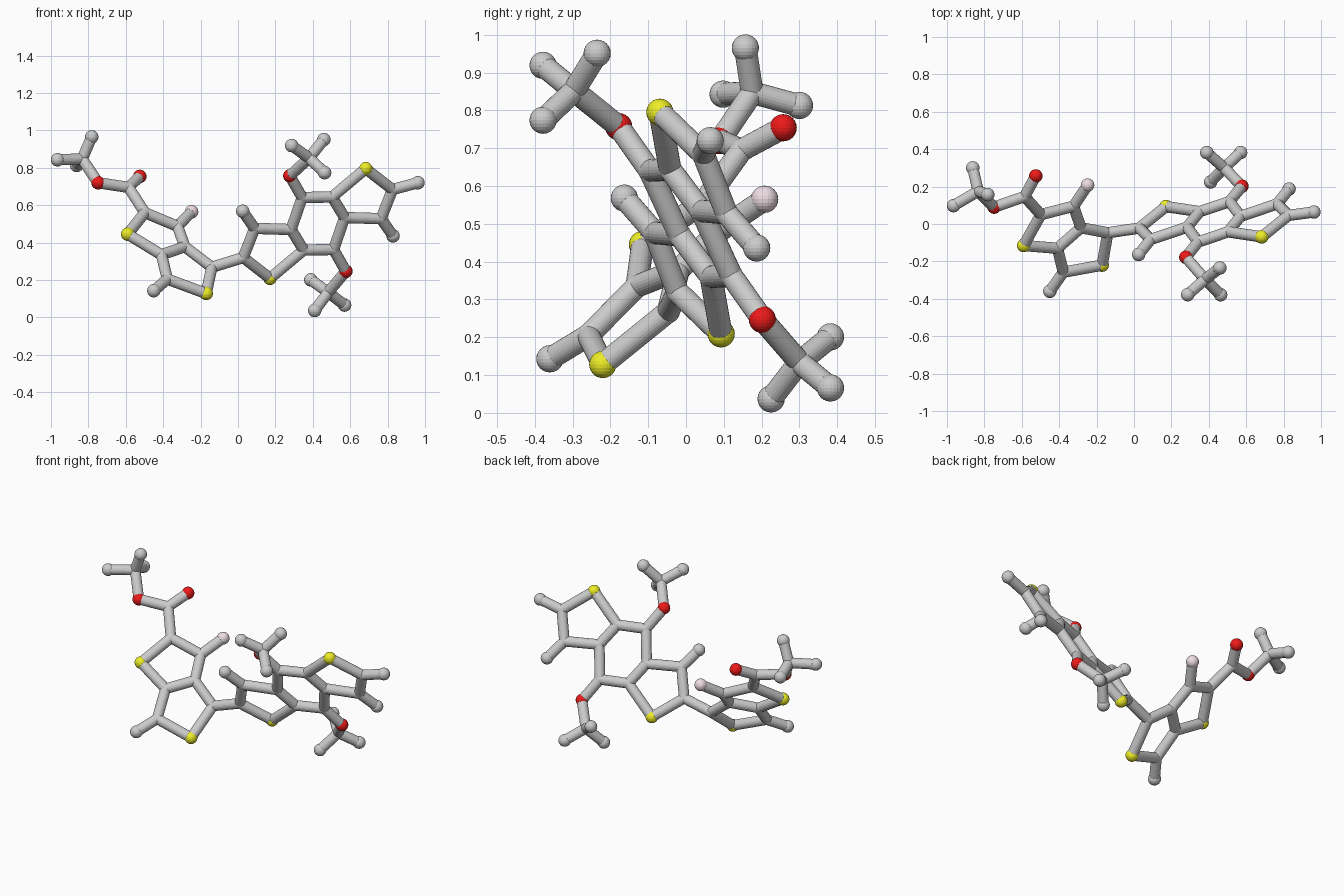
import bpy
from mathutils import Vector

if "Cube" in bpy.data.objects:
    bpy.data.objects.remove(bpy.data.objects["Cube"])

STICK, BALL, SIDES = 0.03, 0.036, 24


def paint(name, rgb):
    m = bpy.data.materials.new(name)
    m.diffuse_color = (*rgb, 1)
    m.use_nodes = True
    m.node_tree.nodes["Principled BSDF"].inputs["Base Color"].default_value = m.diffuse_color
    return m


MATS = {"sulphur": paint("yellow", (0.85, 0.85, 0.02)),
        "oxygen": paint("red", (0.85, 0.01, 0.01)),
        "fluorine": paint("pink", (0.86, 0.73, 0.77))}


def ball(kind, p, r):
    bpy.ops.mesh.primitive_uv_sphere_add(segments=SIDES, ring_count=SIDES // 2,
                                         radius=r, location=p)
    ob = bpy.context.object
    ob.name = kind + "_ball"
    if kind in MATS:
        ob.data.materials.append(MATS[kind])


def stick(a, b):
    d = b - a
    bpy.ops.mesh.primitive_cylinder_add(vertices=SIDES, radius=STICK, depth=d.length,
                                        location=(a + b) / 2)
    ob = bpy.context.object
    ob.name = "bond_stick"
    ob.rotation_euler = d.to_track_quat('Z', 'Y').to_euler()


V = lambda *c: Vector(c)

# half of the three-ring plate on the right; the other half is its point reflection
CENTRE = V(0.427, 0.012, 0.502)
half = {"s": V(0.171, 0.093, 0.209), "c2": V(0.028, -0.022, 0.32),
        "c3": V(0.089, -0.083, 0.476), "c3a": V(0.284, -0.017, 0.47),
        "c7a": V(0.351, 0.066, 0.36), "c8": V(0.511, 0.12, 0.363),
        "o": V(0.577, 0.202, 0.247), "h3": V(0.025, -0.163, 0.568)}
atoms = {k + "_a": p for k, p in half.items()}
atoms.update({k + "_b": 2 * CENTRE - p for k, p in half.items()})

# two fused five-sided rings, ester arm and tips on the left, and the methyl groups
atoms.update({
    "s_1": V(-0.59, -0.115, 0.445), "c_2": V(-0.498, 0.05, 0.56),
    "c_3": V(-0.323, 0.095, 0.487), "c_3a": V(-0.284, -0.02, 0.378),
    "c_6a": V(-0.409, -0.13, 0.335), "c_6": V(-0.378, -0.258, 0.205),
    "h_6": V(-0.45, -0.36, 0.143), "s_5": V(-0.17, -0.22, 0.128),
    "c_4": V(-0.14, -0.047, 0.268), "f_1": V(-0.248, 0.208, 0.565),
    "c_est": V(-0.585, 0.147, 0.695), "o_dbl": V(-0.525, 0.257, 0.754),
    "o_sgl": V(-0.748, 0.09, 0.72), "h_end": V(0.962, 0.064, 0.72),
})
methyls = [
    ("o_sgl", V(-0.833, 0.175, 0.847),
     [V(-0.965, 0.098, 0.843), V(-0.782, 0.157, 0.965), V(-0.862, 0.3, 0.813)]),
    ("o_b", V(0.38, -0.296, 0.852),
     [V(0.287, -0.378, 0.919), V(0.459, -0.235, 0.951), V(0.463, -0.378, 0.774)]),
    ("o_a", V(0.482, 0.3, 0.134),
     [V(0.57, 0.382, 0.066), V(0.41, 0.225, 0.037), V(0.389, 0.382, 0.201)]),
]

bonds = ["s_1 c_2", "c_2 c_3", "c_3 c_3a", "c_3a c_6a", "c_6a s_1", "c_6a c_6",
         "c_6 s_5", "s_5 c_4", "c_4 c_3a", "c_6 h_6", "c_3 f_1", "c_2 c_est",
         "c_est o_dbl", "c_est o_sgl", "c_4 c2_a", "c2_b h_end",
         "c8_a c3a_b", "c8_b c3a_a"]
for side in "ab":
    for pair in ("s c2", "c2 c3", "c3 c3a", "c3a c7a", "c7a s", "c7a c8", "c8 o", "c3 h3"):
        bonds.append(" ".join(f"{n}_{side}" for n in pair.split()))
for i, (o, c, tips) in enumerate(methyls):
    atoms[f"c_m{i}"] = c
    bonds.append(f"{o} c_m{i}")
    for j, t in enumerate(tips):
        atoms[f"h_m{i}{j}"] = t
        bonds.append(f"c_m{i} h_m{i}{j}")

# balls: coloured atoms and grey tips are full size, carbon joints match the sticks
KINDS = {"s": "sulphur", "o": "oxygen", "f": "fluorine", "c": "joint", "h": "tip"}
for name, p in atoms.items():
    kind = KINDS[name[0]]
    ball(kind, p, STICK + 0.001 if kind == "joint" else BALL)

# sticks
for pair in bonds:
    a, b = pair.split()
    stick(atoms[a], atoms[b])
